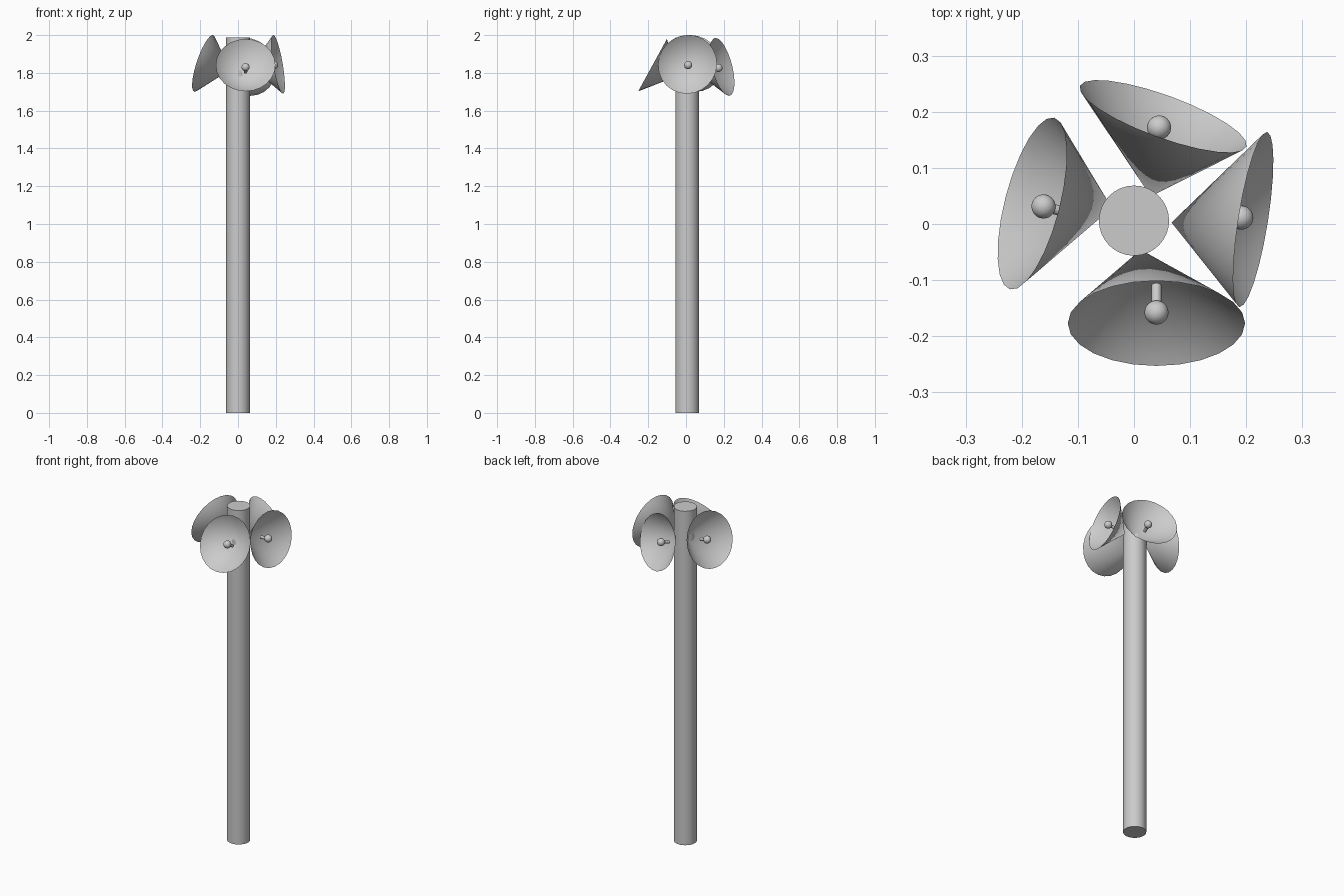
import bpy, bmesh, math
from mathutils import Vector, Matrix

if "Cube" in bpy.data.objects:
    bpy.data.objects.remove(bpy.data.objects["Cube"])

R, DEPTH, SIDE, RISE, SEG = 0.158, 0.143, 0.028, 0.012, 24


def finish(name, bm, matrix):
    me = bpy.data.meshes.new(name)
    bm.to_mesh(me)
    bm.free()
    ob = bpy.data.objects.new(name, me)
    bpy.context.collection.objects.link(ob)
    ob.matrix_world = matrix
    bpy.ops.object.select_all(action='DESELECT')
    ob.select_set(True)
    bpy.context.view_layer.objects.active = ob
    bpy.ops.object.shade_smooth_by_angle(angle=math.radians(40))
    return ob


def cylinder(name, radius, length, seg, matrix):
    bm = bmesh.new()
    bmesh.ops.create_cone(bm, cap_ends=True, segments=seg, radius1=radius,
                          radius2=radius, depth=length)
    return finish(name, bm, matrix)


def frame(center, azimuth, elevation):
    # local z points out of the horn, local x to its right, local y up
    a, e = math.radians(azimuth), math.radians(elevation)
    n = Vector((math.cos(a) * math.cos(e), math.sin(a) * math.cos(e), math.sin(e)))
    right = Vector((math.sin(a), -math.cos(a), 0))
    up = right.cross(n)
    if up.z < 0:
        up = -up
    rot = Matrix((right, up, n)).transposed().to_4x4()
    return Matrix.Translation(center) @ rot


def horn(name, center, azimuth, elevation):
    m = frame(Vector(center), azimuth, elevation)
    # open cone with its tip set slightly off the rim axis
    bm = bmesh.new()
    tip = bm.verts.new((SIDE, RISE, -DEPTH))
    rim = [bm.verts.new((R * math.cos(t), R * math.sin(t), 0))
           for t in (2 * math.pi * i / SEG for i in range(SEG))]
    for i in range(SEG):
        bm.faces.new((tip, rim[(i + 1) % SEG], rim[i]))
    bmesh.ops.recalc_face_normals(bm, faces=bm.faces[:])
    # recalculated normals keep the outside shading correct
    finish(name + "_cone", bm, m)
    # ball and short stem inside the cone
    bm = bmesh.new()
    bmesh.ops.create_uvsphere(bm, u_segments=24, v_segments=14, radius=0.0215)
    finish(name + "_ball", bm, m @ Matrix.Translation((0, 0, -0.022)))
    cylinder(name + "_stem", 0.009, 0.055, 16, m @ Matrix.Translation((0, 0, -0.0495)))


# Pole
cylinder("pole", 0.0625, 1.988, 32, Matrix.Translation((0, 0.006, 0.994)))

# Four horns around the top
horn("front_horn", (0.040, -0.177, 1.841), -90, 28.7)
horn("right_horn", (0.2125, 0.008, 1.845), -9, 9.6)
horn("back_horn", (0.052, 0.192, 1.832), 70, 13.8)
horn("left_horn", (-0.1815, 0.0365, 1.85), 165.5, 18)
